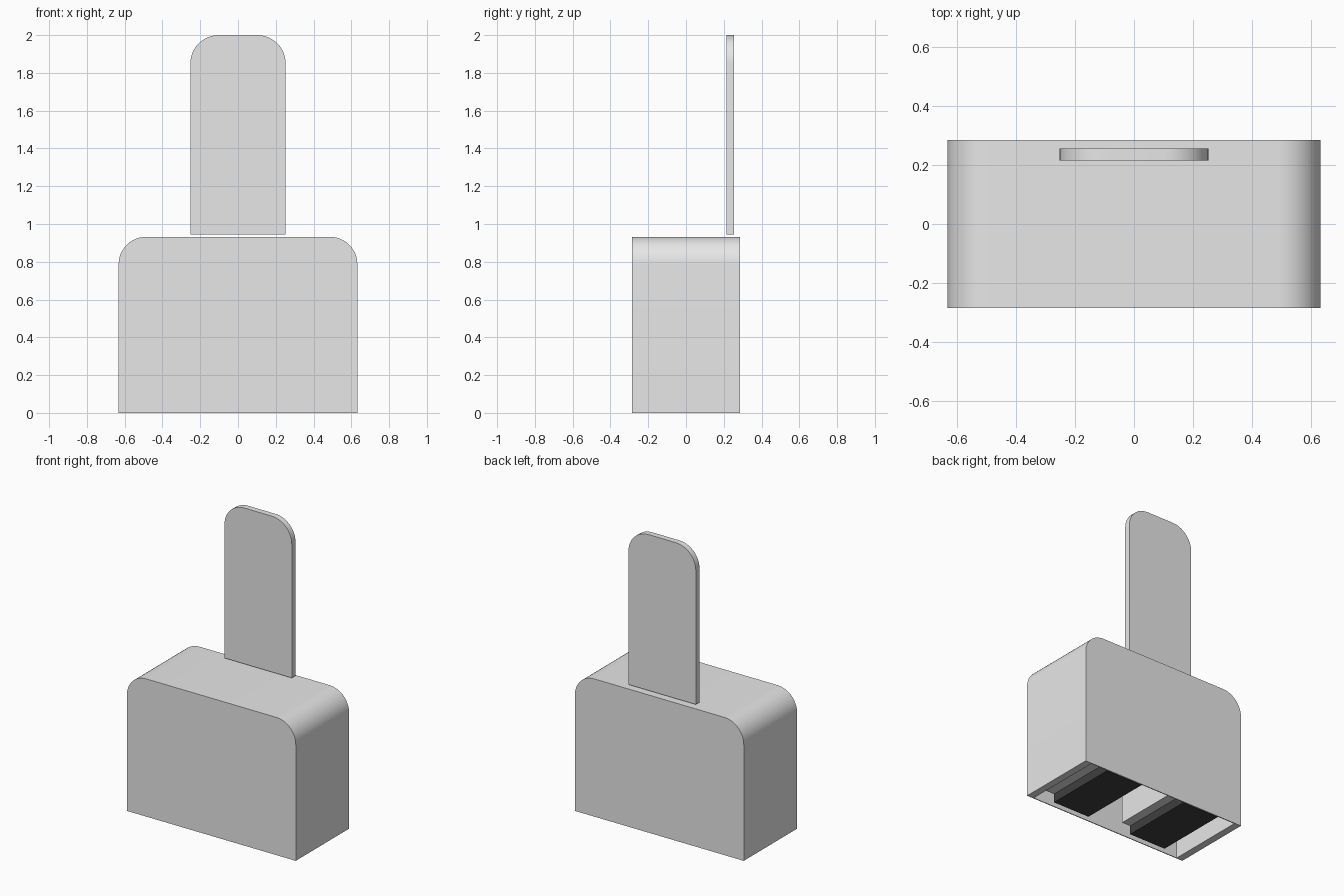
import bpy, bmesh, math

if "Cube" in bpy.data.objects:
    bpy.data.objects.remove(bpy.data.objects["Cube"], do_unlink=True)


def material(name, color):
    m = bpy.data.materials.new(name)
    m.diffuse_color = color
    m.use_nodes = True
    m.node_tree.nodes["Principled BSDF"].inputs["Base Color"].default_value = color
    return m


grey = material("light grey", (0.8, 0.8, 0.8, 1))
black = material("soft black", (0.05, 0.05, 0.05, 1))


def arch(half_w, z0, z1, r, steps=12):
    """Outline with rounded top corners, from bottom left over to bottom right."""
    pts = [(-half_w, z0)]
    for cx, start in ((-half_w + r, math.pi), (half_w - r, math.pi / 2)):
        for i in range(steps + 1):
            a = start - i / steps * math.pi / 2
            pts.append((cx + r * math.cos(a), z1 - r + r * math.sin(a)))
    return pts + [(half_w, z0)]


def ring(bm, pts, y):
    return [bm.verts.new((x, y, z)) for x, z in pts]


def strip(bm, a, b, closed=False):
    n = len(a)
    for i in range(n if closed else n - 1):
        j = (i + 1) % n
        bm.faces.new((a[i], a[j], b[j], b[i]))


def finish(bm, name, mat):
    bmesh.ops.recalc_face_normals(bm, faces=bm.faces)
    mesh = bpy.data.meshes.new(name)
    bm.to_mesh(mesh)
    bm.free()
    mesh.materials.append(mat)
    obj = bpy.data.objects.new(name, mesh)
    bpy.context.collection.objects.link(obj)
    bpy.ops.object.select_all(action="DESELECT")
    obj.select_set(True)
    bpy.context.view_layer.objects.active = obj
    bpy.ops.object.shade_smooth_by_angle(angle=math.radians(30))
    return obj


def prism(name, pts, y0, y1, mat):
    bm = bmesh.new()
    a, b = ring(bm, pts, y0), ring(bm, pts, y1)
    strip(bm, a, b, closed=True)
    bm.faces.new(a)
    bm.faces.new(b)
    return finish(bm, name, mat)


def rect(x0, x1, z0, z1):
    return [(x0, z0), (x0, z1), (x1, z1), (x1, z0)]


# Hollow housing, open underneath: thick sides and top, thin front and back
D, WALL, SKIN = 0.285, 0.05, 0.006
outer = arch(0.632, 0, 0.932, 0.145)
inner = arch(0.632 - WALL, 0, 0.932 - WALL, 0.145 - WALL)
bm = bmesh.new()
of, ob = ring(bm, outer, -D), ring(bm, outer, D)
nf, nb = ring(bm, inner, -D + SKIN), ring(bm, inner, D - SKIN)
for a, b in ((of, ob), (nf, nb)):
    strip(bm, a, b)
for loop in (of, ob, nf, nb):
    bm.faces.new(loop)
outer_rim = [of[0], of[-1], ob[-1], ob[0]]
inner_rim = [nf[0], nf[-1], nb[-1], nb[0]]
strip(bm, outer_rim, inner_rim, closed=True)
finish(bm, "housing", grey)

# Upright back panel
prism("back_panel", arch(0.252, 0.945, 2.0, 0.15), 0.215, 0.255, grey)

# Pair of legs inside the housing, each with a narrower black foot
for side, s in (("left", 1), ("right", -1)):
    c = 0.31 * s
    prism(side + "_leg", rect(c - 0.205, c + 0.205, 0.06, 0.875), -0.24, 0.27, grey)
    prism(side + "_foot", rect(c - 0.14, c + 0.14, 0.0, 0.06), -0.24, 0.275, black)
